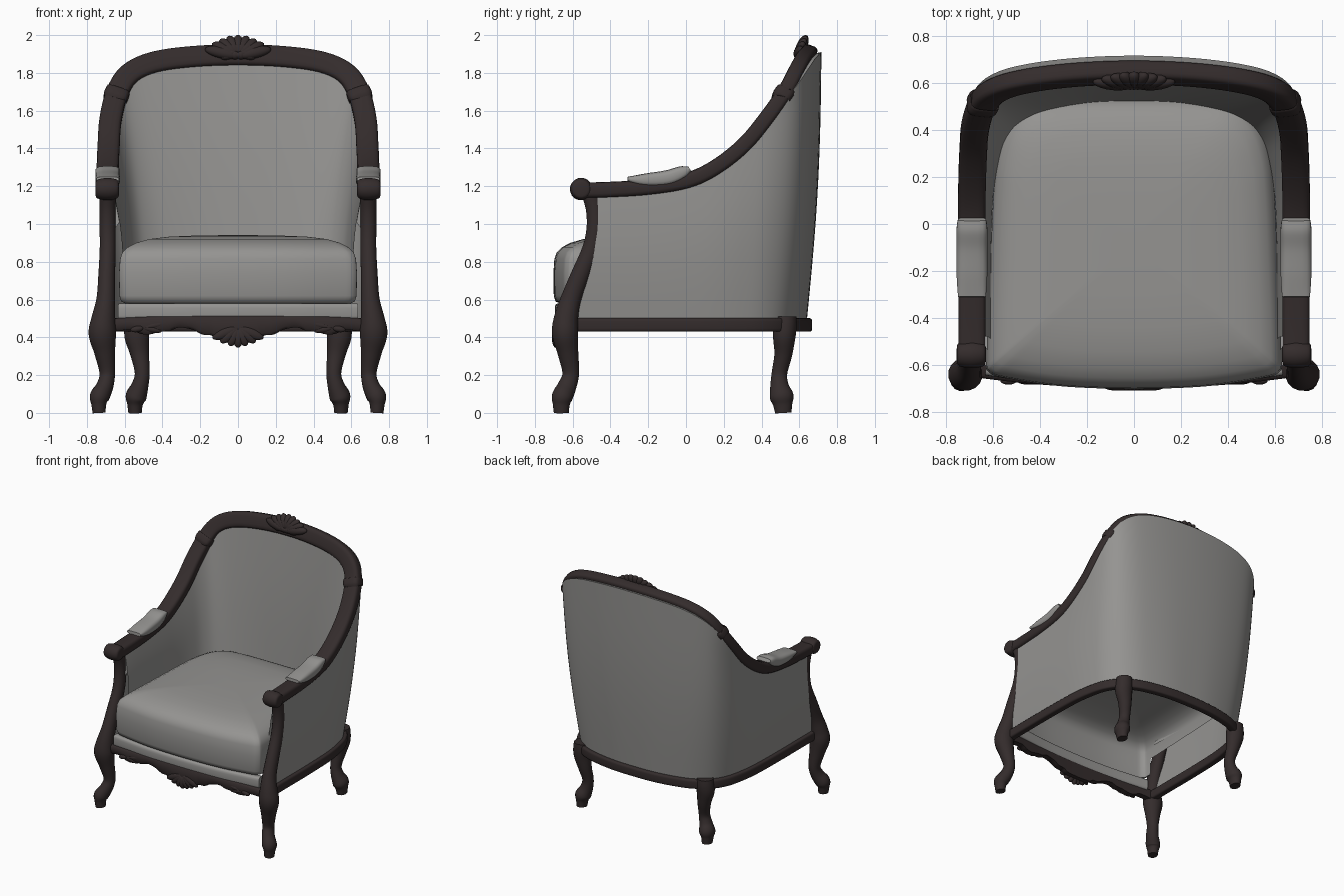
import bpy, bmesh, math
from mathutils import Vector, Matrix

if "Cube" in bpy.data.objects:
    bpy.data.objects.remove(bpy.data.objects["Cube"])

def material(name, col):
    m = bpy.data.materials.new(name)
    m.diffuse_color = (*col, 1)
    m.use_nodes = True
    m.node_tree.nodes["Principled BSDF"].inputs["Base Color"].default_value = m.diffuse_color
    return m

WOOD = material("dark wood", (0.034, 0.025, 0.025))
CLOTH = material("grey upholstery", (0.30, 0.295, 0.285))

def finish(name, bm, mat, mirror=False, angle=50):
    bmesh.ops.recalc_face_normals(bm, faces=bm.faces)
    me = bpy.data.meshes.new(name)
    bm.to_mesh(me)
    bm.free()
    me.materials.append(mat)
    ob = bpy.data.objects.new(name, me)
    bpy.context.collection.objects.link(ob)
    if mirror:
        ob.modifiers.new("mirror", 'MIRROR').use_mirror_merge = False
    bpy.ops.object.select_all(action='DESELECT')
    ob.select_set(True)
    bpy.context.view_layer.objects.active = ob
    bpy.ops.object.shade_smooth_by_angle(angle=math.radians(angle))
    return ob

def spline(pts, steps=5, closed=False):
    """Catmull-Rom through tuples of any length."""
    n, out = len(pts), []
    for i in range(n if closed else n - 1):
        k = [(i + j) % n if closed else min(max(i + j, 0), n - 1) for j in (-1, 0, 1, 2)]
        p = [pts[j] for j in k]
        for s in range(steps):
            t = s / steps
            out.append(tuple(0.5 * (2*b + (c-a)*t + (2*a-5*b+4*c-d)*t*t + (3*b-a-3*c+d)*t**3)
                             for a, b, c, d in zip(*p)))
    return out if closed else out + [tuple(pts[-1])]

def full(half):
    """Mirror a half path that ends on x = 0."""
    return half + [(-p[0], *p[1:]) for p in reversed(half[:-1])]

def sweep(name, pts, mat, mode, power=1.0, mirror=False, steps=5, n=16):
    """Sweep a rounded section along (x, y, z, half width, half thickness) points."""
    path = spline(pts, steps)
    bm, rings = bmesh.new(), []
    for i, p in enumerate(path):
        t = (Vector(path[min(i+1, len(path)-1)][:3]) - Vector(path[max(i-1, 0)][:3])).normalized()
        w = {'front': Vector((t.z, 0, -t.x)), 'plan': Vector((t.y, -t.x, 0)),
             'x': Vector((1, 0, 0))}[mode]
        w = (w - t * w.dot(t)).normalized()
        if mode == 'front':  # lean the section back with the sloping frame
            w = Matrix.Rotation(0.35 * abs(w.z), 3, t) @ w
        h = t.cross(w)
        ring = []
        for k in range(n):
            c, s = math.cos(2*math.pi*(k+0.5)/n), math.sin(2*math.pi*(k+0.5)/n)
            a, b = (math.copysign(abs(v)**power, v) for v in (c, s))
            ring.append(bm.verts.new(Vector(p[:3]) + w*a*p[3] + h*b*p[4]))
        rings.append(ring)
    for r, q in zip(rings, rings[1:]):
        for k in range(n):
            bm.faces.new((r[k], r[(k+1) % n], q[(k+1) % n], q[k]))
    bm.faces.new(rings[0])
    bm.faces.new(rings[-1])
    return finish(name, bm, mat, mirror)

def fan(name, centre, angles, lengths, width, thick, tilt=0.0):
    """Carved shell: flattened lobes radiating from a centre."""
    bm = bmesh.new()
    for a, L in zip(angles, lengths):
        a = math.radians(a)
        m = (Matrix.Translation(centre) @ Matrix.Rotation(tilt, 4, 'X') @ Matrix.Rotation(a, 4, 'Y')
             @ Matrix.Translation((0, 0, L/2)) @ Matrix.Diagonal((width, thick, L/2, 1)))
        bmesh.ops.create_uvsphere(bm, u_segments=14, v_segments=10, radius=1, matrix=m)
    return finish(name, bm, WOOD)

# Arm and back frame: one rail from arm to arm
rail = [(0.69, -0.55, 1.178), (0.69, -0.4, 1.182), (0.69, -0.2, 1.195), (0.69, 0, 1.228),
        (0.69, 0.15, 1.295), (0.685, 0.3, 1.41), (0.675, 0.42, 1.55), (0.64, 0.52, 1.69),
        (0.575, 0.575, 1.79), (0.45, 0.61, 1.85), (0.25, 0.635, 1.88), (0, 0.645, 1.89)]
sweep("arm_and_back_frame", full([(*p, 0.059, 0.042) for p in rail]), WOOD, 'front', 0.5)
sweep("frame_band", [(0.652, 0.5, 1.662, 0.06, 0.045), (0.65, 0.503, 1.667, 0.065, 0.052),
                     (0.637, 0.525, 1.697, 0.065, 0.052), (0.635, 0.528, 1.702, 0.06, 0.045)],
      WOOD, 'front', 0.5, True, 3)
sweep("arm_scroll", [(0.63, -0.555, 1.185, 0.025, 0.025), (0.64, -0.555, 1.185, 0.05, 0.05),
                     (0.69, -0.555, 1.185, 0.06, 0.06), (0.745, -0.555, 1.185, 0.05, 0.05),
                     (0.755, -0.555, 1.185, 0.025, 0.025)], WOOD, 'plan', 1, True)
sweep("arm_pad", [(0.69, -0.31, 1.238, 0.06, 0.012), (0.69, -0.22, 1.233, 0.066, 0.034),
                  (0.69, -0.1, 1.243, 0.066, 0.042), (0.69, -0.02, 1.272, 0.066, 0.036),
                  (0.69, 0.02, 1.292, 0.06, 0.014)], CLOTH, 'x', 0.6, True)

# Legs
sweep("front_leg_and_post",
      [(0.69, -0.51, 1.18, 0.045, 0.05), (0.69, -0.485, 1.08, 0.043, 0.046),
       (0.69, -0.482, 0.97, 0.043, 0.046), (0.69, -0.505, 0.86, 0.043, 0.048),
       (0.695, -0.56, 0.73, 0.045, 0.05), (0.7, -0.61, 0.6, 0.05, 0.055),
       (0.712, -0.635, 0.5, 0.064, 0.065), (0.718, -0.64, 0.42, 0.074, 0.07),
       (0.705, -0.625, 0.32, 0.056, 0.056), (0.692, -0.61, 0.21, 0.042, 0.045),
       (0.705, -0.63, 0.14, 0.045, 0.05), (0.733, -0.655, 0.085, 0.052, 0.056),
       (0.737, -0.66, 0.045, 0.04, 0.046), (0.735, -0.66, 0.0, 0.035, 0.04)],
      WOOD, 'x', 1, True)
sweep("back_leg",
      [(0.535, 0.525, 0.51, 0.06, 0.06), (0.535, 0.525, 0.46, 0.067, 0.062),
       (0.535, 0.52, 0.4, 0.066, 0.06), (0.52, 0.515, 0.31, 0.05, 0.048),
       (0.507, 0.495, 0.21, 0.04, 0.042), (0.52, 0.495, 0.14, 0.046, 0.05),
       (0.54, 0.507, 0.085, 0.056, 0.064), (0.545, 0.512, 0.045, 0.042, 0.052),
       (0.545, 0.515, 0.0, 0.036, 0.044)], WOOD, 'x', 1, True)

# Base rail running round sides and back
base = [(0.69, -0.6), (0.69, -0.4), (0.69, -0.2), (0.687, 0), (0.68, 0.15), (0.662, 0.28),
        (0.63, 0.40), (0.565, 0.5), (0.46, 0.57), (0.33, 0.61), (0.17, 0.635), (0, 0.64)]
sweep("base_rail", full([(*p, 0.466, 0.028, 0.036) for p in base]), WOOD, 'plan', 0.4)

# Upholstered shell: outer skin to the base, inner skin down to the cushion
shell_top = [(0.69, -0.47, 1.17)] + rail[1:]
cols = [(*t, *b) for t, b in zip(spline(full(shell_top), 4), spline(full(base), 4))]
ROWS = 12
bm, grid = bmesh.new(), []
for i, c in enumerate(cols):
    a, b = cols[max(i-1, 0)], cols[min(i+1, len(cols)-1)]
    nrm = Vector((b[4]-a[4], a[3]-b[3], 0)).normalized()
    u = min(i, len(cols)-1-i) / (len(cols)-1) * 2
    top, low = Vector(c[:3]), Vector((c[3], c[4], 0.49))
    back = max(nrm.y, 0)
    col = []
    for side in (1, -1):
        for r in range(ROWS):
            v = r/(ROWS-1) if side > 0 else 1 - r/(ROWS-1)
            s = math.sin(math.pi*v)
            if side > 0:
                t, l, puff = top + nrm*(0.035+0.037*back) + Vector((0, 0, 0.02*back)), low, 0.02
            else:
                l = low - nrm*(0.08+0.037*back) + Vector((0, 0, 0.33))
                t, puff = top - nrm*0.03, -0.01
            p = l.lerp(t, v) + nrm*puff*s
            if side > 0:
                p.y += 0.045*s*max(0, 1-5*u)
            else:
                p.y += 0.11*(1-v)*max(0, 1-5*u)
            col.append(bm.verts.new(p))
    grid.append(col)
for p, q in zip(grid, grid[1:]):
    for r in range(2*ROWS-1):
        bm.faces.new((p[r], p[r+1], q[r+1], q[r]))
for col in (grid[0], grid[-1]):
    for r in range(ROWS//2, ROWS-1):
        bm.faces.new((col[r], col[r+1], col[-2-r], col[-1-r]))
finish("upholstered_shell", bm, CLOTH)

# Padded strip under the cushion front
sweep("seat_front_strip", full([(0.63, -0.615, 0.535, 0.03, 0.045), (0.54, -0.628, 0.535, 0.03, 0.045),
                                (0.3, -0.655, 0.535, 0.03, 0.045), (0, -0.665, 0.535, 0.03, 0.045)]),
      CLOTH, 'plan', 0.5)

# Seat cushion: stacked rings of one bowed outline, open underneath, sides tucked into the shell
half = [(0, -0.70), (0.3, -0.69), (0.54, -0.655), (0.615, -0.63), (0.628, -0.56), (0.615, -0.2),
        (0.602, 0.1), (0.585, 0.28), (0.54, 0.42), (0.45, 0.505), (0.3, 0.53), (0, 0.535)]
outline = spline(half + [(-x, y) for x, y in reversed(half[1:-1])], 4, True)
bm, rings = bmesh.new(), []
for z, s in [(0.58, 0.95), (0.59, 0.985), (0.62, 1), (0.74, 1.003), (0.815, 0.995),
             (0.85, 0.975), (0.877, 0.93), (0.9, 0.86), (0.92, 0.75), (0.933, 0.58),
             (0.939, 0.35), (0.941, 0.1)]:
    rings.append([bm.verts.new((x*s, -0.08 + (y+0.08)*s, z)) for x, y in outline])
n = len(outline)
for j, (r, q) in enumerate(zip(rings, rings[1:])):
    for k in range(n):
        if j > 2 or outline[k][1] < -0.5:
            bm.faces.new((r[k], r[(k+1) % n], q[(k+1) % n], q[k]))
bm.faces.new(rings[-1])
finish("seat_cushion", bm, CLOTH)

# Front apron with a carved lower edge
edge = [(0, 0.385), (0.1, 0.39), (0.14, 0.41), (0.19, 0.415), (0.24, 0.44), (0.31, 0.452),
        (0.36, 0.435), (0.41, 0.43), (0.47, 0.415), (0.52, 0.42), (0.57, 0.44), (0.66, 0.43)]
bm, prev = bmesh.new(), None
for x, zb in full(list(reversed(spline(edge, 4)))):
    f = 1 - (x/0.66)**2
    yf, zt = -0.655 - 0.045*f, 0.5 + 0.02*f
    ring = [bm.verts.new(p) for p in ((x, yf+0.012, zb), (x, yf, zb+0.015), (x, yf, zt-0.012),
                                      (x, yf+0.012, zt), (x, yf+0.06, zt), (x, yf+0.06, zb))]
    if prev:
        for k in range(6):
            bm.faces.new((prev[k], prev[(k+1) % 6], ring[(k+1) % 6], ring[k]))
    else:
        bm.faces.new(ring)
    prev = ring
bm.faces.new(prev)
finish("front_apron", bm, WOOD)

# Carved ornaments
fan("apron_shell", (0, -0.69, 0.45), (180, 155, 205, 130, 230, 112, 248),
    (0.105, 0.105, 0.105, 0.12, 0.12, 0.145, 0.145), 0.028, 0.02)
for s, side in ((1, "right"), (-1, "left")):
    fan("apron_scroll_" + side, (s*0.5, -0.668, 0.45), (s*100, s*-100, s*-78), (0.07, 0.1, 0.16),
        0.017, 0.016)
fan("crest_ornament", (0, 0.59, 1.89), (0, 24, -24, 45, -45, 62, -62, 77, -77),
    (0.12, 0.125, 0.125, 0.135, 0.135, 0.155, 0.155, 0.18, 0.18), 0.032, 0.028, -0.42)
fan("crest_base", (0, 0.593, 1.915), (180, 140, 220, 110, 250), (0.04, 0.05, 0.05, 0.1, 0.1), 0.026, 0.022)
